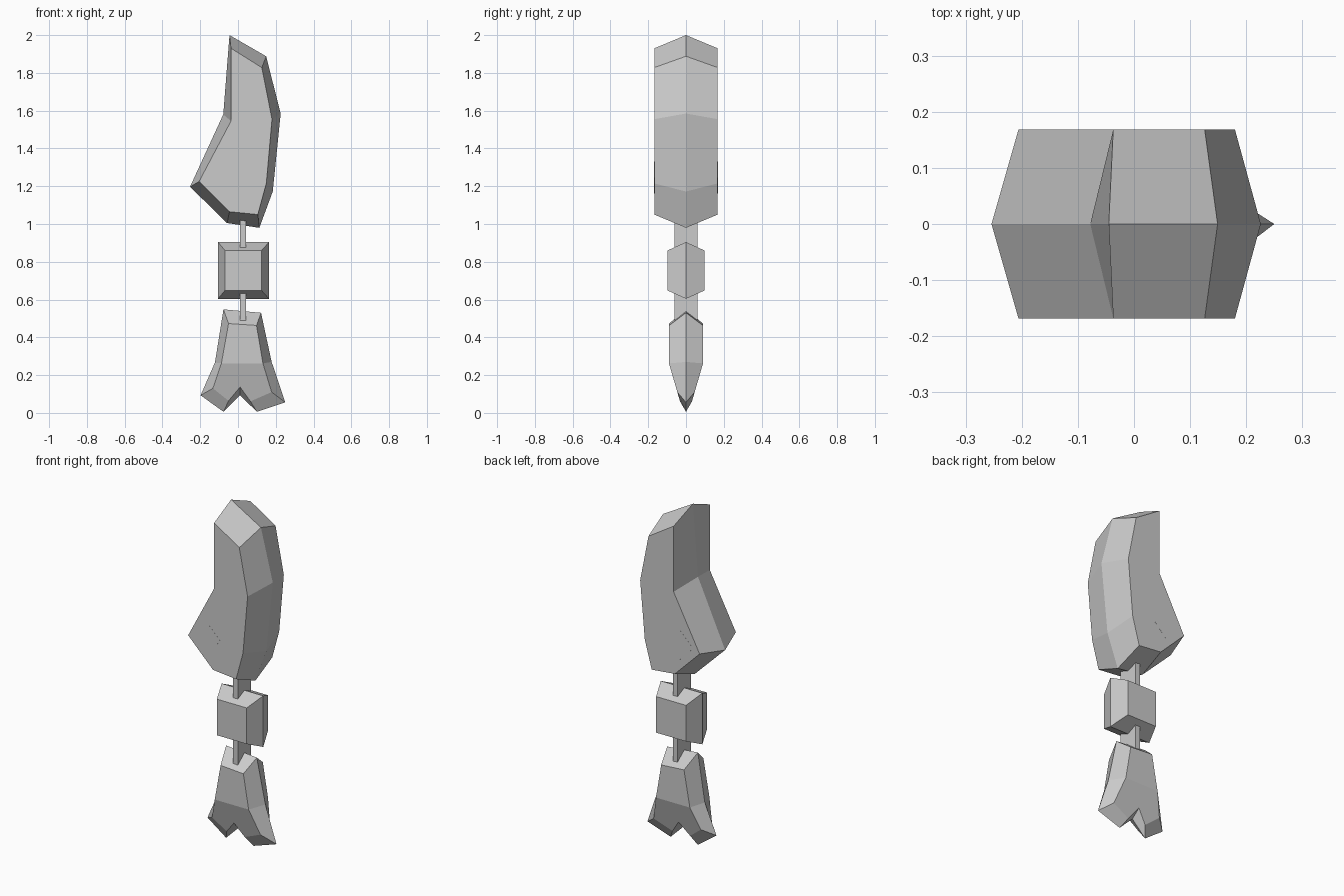
import bpy
import math

cube = bpy.data.objects.get("Cube")
if cube:
    bpy.data.objects.remove(cube, do_unlink=True)

# Single flat grey
grey = bpy.data.materials.new("light_grey")
grey.use_nodes = True
grey.diffuse_color = (0.6, 0.6, 0.6, 1)
grey.node_tree.nodes["Principled BSDF"].inputs["Base Color"].default_value = (0.6, 0.6, 0.6, 1)


def add_mesh(name, verts, faces):
    mesh = bpy.data.meshes.new(name)
    mesh.from_pydata(verts, [], faces)
    mesh.materials.append(grey)
    mesh.validate()
    obj = bpy.data.objects.new(name, mesh)
    bpy.context.collection.objects.link(obj)
    return obj


def ridged_slab(name, ridge, side, depth, panels=None):
    """Slab with a wide outline at y = 0 and a smaller outline on each side.
    Outlines run clockwise seen from the front; depth(z) is the half thickness."""
    n = len(ridge)
    panels = panels or [list(range(n))]
    verts = [(x, -depth(z), z) for x, z in side]
    verts += [(x, 0, z) for x, z in ridge]
    verts += [(x, depth(z), z) for x, z in side]
    faces = [[i for i in reversed(p)] for p in panels]
    faces += [[i + 2 * n for i in p] for p in panels]
    for ring in (0, n):
        for i in range(n):
            j = (i + 1) % n
            faces.append((ring + i, ring + j, ring + n + j, ring + n + i))
    return add_mesh(name, verts, faces)


def box(name, x0, x1, y0, y1, z0, z1):
    verts = [(x, y, z) for x in (x0, x1) for y in (y0, y1) for z in (z0, z1)]
    faces = [(0, 1, 3, 2), (4, 6, 7, 5), (0, 4, 5, 1),
             (2, 3, 7, 6), (0, 2, 6, 4), (1, 5, 7, 3)]
    return add_mesh(name, verts, faces)


# Upper limb
ridged_slab(
    "upper_limb",
    [(-0.045, 2.0), (0.149, 1.888), (0.226, 1.585), (0.184, 1.172),
     (0.113, 0.98), (-0.058, 1.005), (-0.254, 1.197), (-0.078, 1.58)],
    [(-0.037, 1.93), (0.126, 1.828), (0.18, 1.555), (0.15, 1.215),
     (0.105, 1.05), (-0.045, 1.065), (-0.206, 1.225), (-0.037, 1.545)],
    lambda z: 0.168)

# Joint block
ridged_slab(
    "joint_block",
    [(-0.106, 0.904), (0.164, 0.904), (0.164, 0.604), (-0.106, 0.604)],
    [(-0.069, 0.86), (0.125, 0.86), (0.125, 0.648), (-0.069, 0.648)],
    lambda z: 0.098)

# Split foot, thinning towards the toes
ridged_slab(
    "split_foot",
    [(-0.077, 0.548), (0.122, 0.53), (0.178, 0.27), (0.25, 0.056), (0.1, 0.006),
     (0.011, 0.093), (-0.077, 0.006), (-0.198, 0.093), (-0.122, 0.267)],
    [(-0.05, 0.473), (0.098, 0.463), (0.132, 0.262), (0.178, 0.11), (0.066, 0.061),
     (0.011, 0.137), (-0.05, 0.064), (-0.133, 0.13), (-0.088, 0.262)],
    lambda z: 0.09 - max(0, 0.262 - z) * 0.29,
    [[0, 1, 2, 8], [2, 3, 4, 5], [8, 2, 5], [8, 5, 6, 7]])

# Flat linking bars between the parts
box("upper_link", 0.011, 0.042, -0.062, 0.062, 0.85, 1.05)
box("lower_link", 0.011, 0.042, -0.062, 0.062, 0.46, 0.66)

# Diagonal square pin through the heel, flush with both sides
pin = box("heel_pin", -0.06, 0.06, -0.1685, 0.1685, -0.06, 0.06)
pin.location = (-0.08, 0, 1.245)
pin.rotation_euler = (0, math.radians(45), 0)
